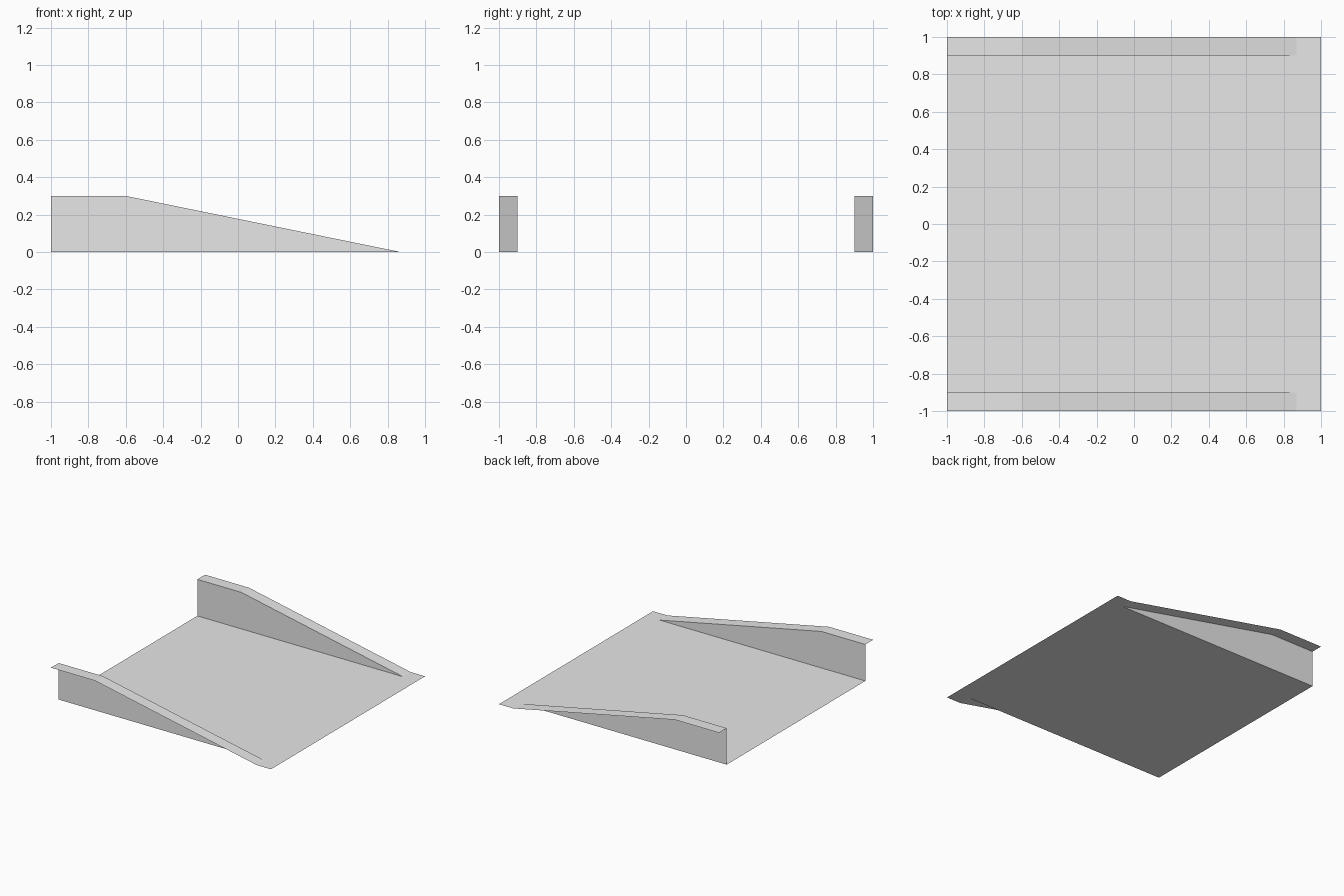
import bpy
import bmesh

cube = bpy.data.objects.get("Cube")
if cube:
    bpy.data.objects.remove(cube, do_unlink=True)

# Single plain grey material
grey = bpy.data.materials.new("plain_grey")
grey.use_nodes = True
colour = (0.8, 0.8, 0.8, 1)
grey.diffuse_color = colour
grey.node_tree.nodes["Principled BSDF"].inputs["Base Color"].default_value = colour

INNER, OUTER = 0.9, 1.0
# Side profile of the rail: level, then sloping down to the floor lip
PROFILE = [(-1, 0.3), (-0.6, 0.3), (0.87, 0), (1, 0)]


def sheet(name, faces):
    """Build one thin sheet object from a list of polygons."""
    bm = bmesh.new()
    for points in faces:
        bm.faces.new([bm.verts.new(p) for p in points])
    bmesh.ops.remove_doubles(bm, verts=bm.verts, dist=0.0001)
    mesh = bpy.data.meshes.new(name)
    bm.to_mesh(mesh)
    bm.free()
    mesh.materials.append(grey)
    obj = bpy.data.objects.new(name, mesh)
    bpy.context.collection.objects.link(obj)
    return obj


# Flat floor between the rails
sheet("floor", [[(-1, -INNER, 0), (1, -INNER, 0), (1, INNER, 0), (-1, INNER, 0)]])

# Upright wall and outward flange on each side
for side, label in ((-1, "front"), (1, "back")):
    wall = [(x, side * INNER, z) for x, z in PROFILE[:3]] + [(-1, side * INNER, 0)]
    sheet(label + "_wall", [wall[::-side]])

    flange = []
    for (xa, za), (xb, zb) in zip(PROFILE, PROFILE[1:]):
        strip = [(xa, side * INNER, za), (xb, side * INNER, zb),
                 (xb, side * OUTER, zb), (xa, side * OUTER, za)]
        flange.append(strip[::side])
    sheet(label + "_flange", flange)
